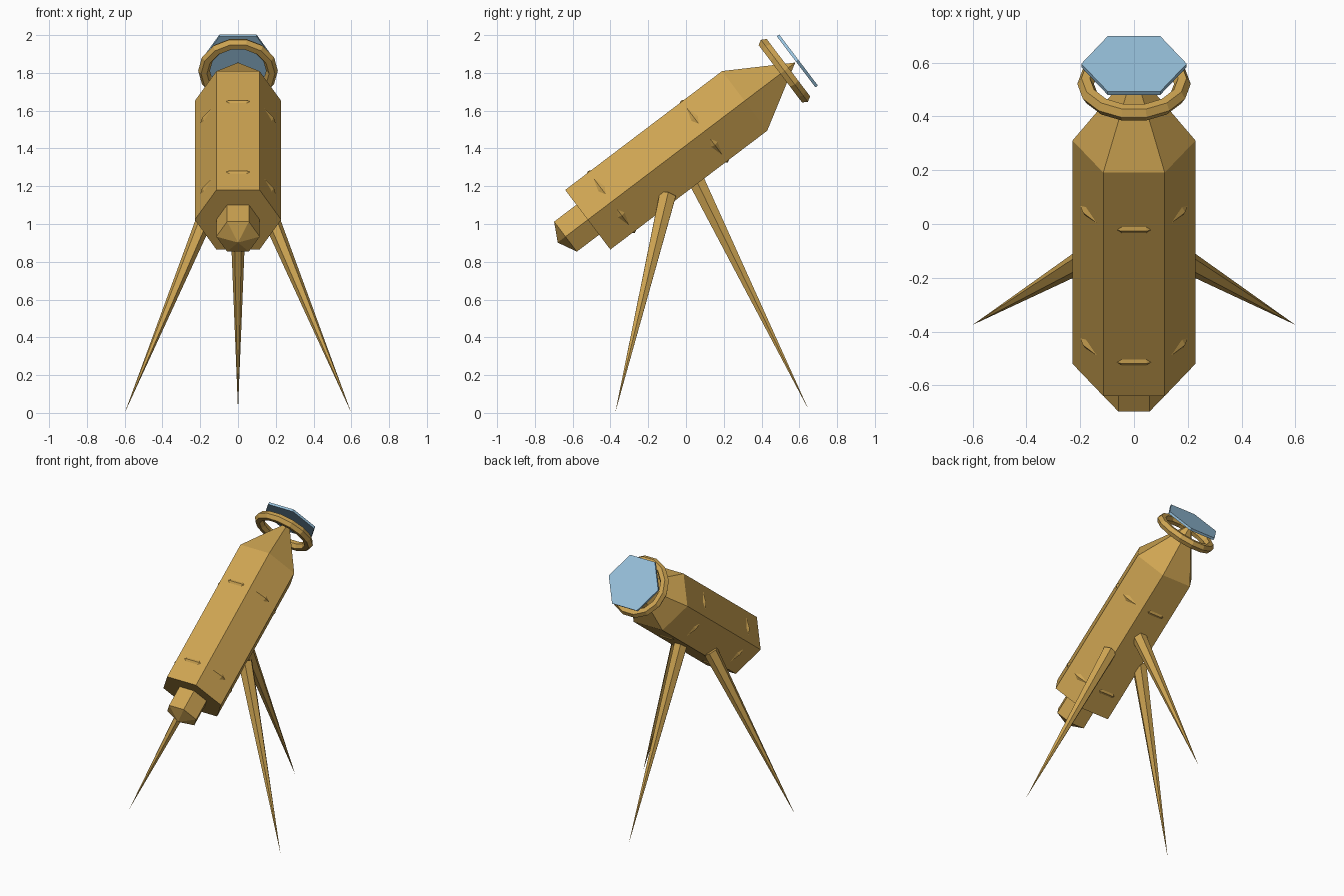
import bpy, bmesh, math
from mathutils import Matrix, Vector

if "Cube" in bpy.data.objects:
    bpy.data.objects.remove(bpy.data.objects["Cube"])


def material(name, rgb):
    m = bpy.data.materials.new(name)
    m.diffuse_color = (*rgb, 1)
    m.use_nodes = True
    m.node_tree.nodes["Principled BSDF"].inputs["Base Color"].default_value = m.diffuse_color
    return m


BRASS = material("brass", (0.62, 0.375, 0.085))
GLASS = material("pale_blue_glass", (0.31, 0.53, 0.71))


def frame(origin, direction):
    """Matrix whose z axis follows the direction, with x kept as level as possible."""
    z = Vector(direction).normalized()
    x = Vector((1, 0, 0))
    x = (x - z * x.dot(z)).normalized()
    y = z.cross(x)
    m = Matrix((x, y, z)).transposed().to_4x4()
    m.translation = origin
    return m


def lathe(name, profile, sides, matrix, mat, loop=False):
    """Turn (radius, distance) points around the local z axis; radius 0 makes a tip."""
    bm = bmesh.new()
    rings = []
    for r, t in profile:
        if r == 0:
            rings.append([bm.verts.new((0, 0, t))] * sides)
        else:
            angles = [math.tau * i / sides for i in range(sides)]
            rings.append([bm.verts.new((r * math.cos(a), r * math.sin(a), t)) for a in angles])
    pairs = list(zip(rings, rings[1:]))
    if loop:
        pairs.append((rings[-1], rings[0]))
    else:
        for ring, (r, t) in zip((rings[0], rings[-1]), (profile[0], profile[-1])):
            if r:
                bm.faces.new(ring)
    for a, b in pairs:
        for i in range(sides):
            j = (i + 1) % sides
            bm.faces.new(list(dict.fromkeys((a[i], a[j], b[j], b[i]))))
    bmesh.ops.recalc_face_normals(bm, faces=bm.faces)
    mesh = bpy.data.meshes.new(name)
    bm.to_mesh(mesh)
    bm.free()
    mesh.materials.append(mat)
    obj = bpy.data.objects.new(name, mesh)
    obj.matrix_world = matrix
    bpy.context.collection.objects.link(obj)
    return obj


# Tilted tube axis, starting at the centre of the rear end
tilt = math.radians(37.15)
axis = frame((0, -0.52, 1.0225), (0, math.cos(tilt), math.sin(tilt)))

# Hexagonal tube with a pointed front
lathe("tube", [(0.2286, 0), (0.2286, 1.042), (0, 1.378)], 6, axis, BRASS)

# Eyepiece with a shallow pointed end
lathe("eyepiece", [(0, -0.2), (0.115, -0.148), (0.115, 0.02)], 6, axis, BRASS)

# Two bands that poke through the tube and one open ring in front
MAJOR, MINOR = 0.18, 0.031
for name, t in (("rear_band", 0.157), ("middle_band", 0.775), ("front_ring", 1.306)):
    section = [(MAJOR + MINOR * math.cos(math.tau * k / 6),
                t + MINOR * math.sin(math.tau * k / 6)) for k in range(6)]
    lathe(name, section, 14, axis, BRASS, loop=True)

# Hexagonal lens plate
lathe("lens", [(0.196, 1.384), (0.196, 1.4)], 6, axis, GLASS)

# Tripod legs tapering to points
legs = {
    "left_leg": ((-0.125, -0.098, 1.15), (-0.6, -0.375, 0)),
    "right_leg": ((0.125, -0.098, 1.15), (0.6, -0.375, 0)),
    "back_leg": ((0, 0.045, 1.25), (0, 0.65, 0.015)),
}
for name, (top, foot) in legs.items():
    span = Vector(foot) - Vector(top)
    lathe(name, [(0.05, 0), (0, span.length)], 6, frame(top, span), BRASS)
